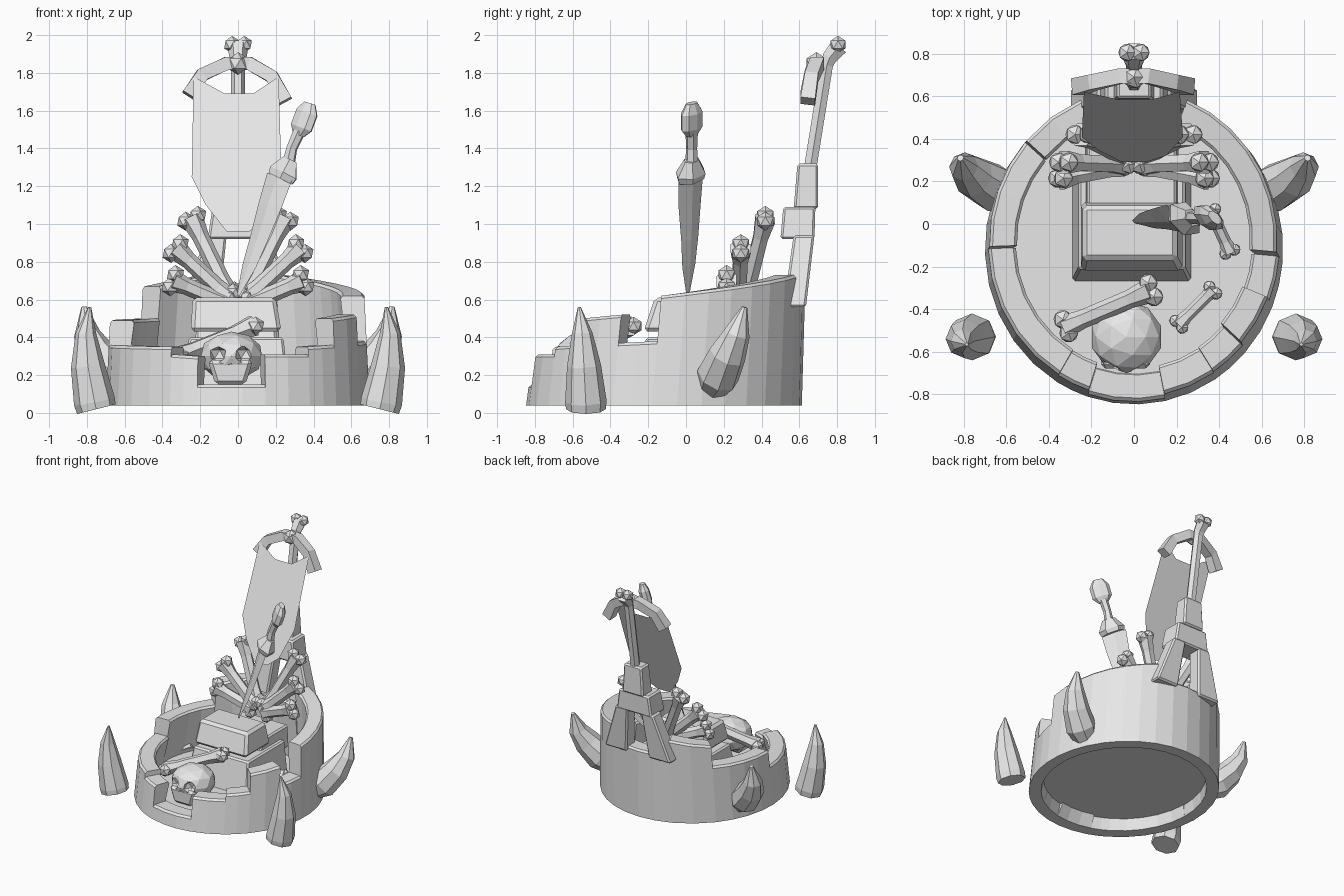
import bpy, bmesh, math
from mathutils import Vector, Matrix

if "Cube" in bpy.data.objects:
    bpy.data.objects.remove(bpy.data.objects["Cube"], do_unlink=True)

grey = bpy.data.materials.new("stone_grey")
grey.use_nodes = True
grey.diffuse_color = (0.8, 0.8, 0.8, 1)
grey.node_tree.nodes["Principled BSDF"].inputs["Base Color"].default_value = (0.8, 0.8, 0.8, 1)


def finish(bm, name, bevel=0):
    bmesh.ops.recalc_face_normals(bm, faces=bm.faces)
    mesh = bpy.data.meshes.new(name)
    bm.to_mesh(mesh)
    bm.free()
    mesh.materials.append(grey)
    ob = bpy.data.objects.new(name, mesh)
    bpy.context.collection.objects.link(ob)
    if bevel:
        mod = ob.modifiers.new("bevel", 'BEVEL')
        mod.width, mod.segments = bevel, 1
    return ob


def add_loops(bm, loops):
    """Skin a row of closed loops and cap both ends."""
    rings = [[bm.verts.new(p) for p in loop] for loop in loops]
    n = len(rings[0])
    for a, b in zip(rings, rings[1:]):
        for i in range(n):
            j = (i + 1) % n
            bm.faces.new((a[i], a[j], b[j], b[i]))
    bm.faces.new(rings[0][::-1])
    bm.faces.new(rings[-1])


def add_tube(bm, pts, radii, sides=6, ref=(0, 1, 0), flat=(1, 1), turn=0.0):
    pts = [Vector(p) for p in pts]
    loops = []
    for i, p in enumerate(pts):
        t = (pts[min(i + 1, len(pts) - 1)] - pts[max(i - 1, 0)]).normalized()
        u = Vector(ref).cross(t).normalized()
        v = t.cross(u)
        angles = [turn + 2 * math.pi * k / sides for k in range(sides)]
        loops.append([p + radii[i] * (u * flat[0] * math.cos(a) + v * flat[1] * math.sin(a))
                      for a in angles])
    add_loops(bm, loops)


def tube(name, *args, **kw):
    bm = bmesh.new()
    add_tube(bm, *args, **kw)
    return finish(bm, name)


def ball(bm, centre, size, detail=1):
    m = Matrix.Translation(centre) @ Matrix.Diagonal((*size, 1))
    bmesh.ops.create_icosphere(bm, subdivisions=detail, radius=1, matrix=m)


def add_knobs(bm, end, axis, r, ref):
    side = Vector(ref).cross(axis).normalized()
    for s in (-1, 1):
        ball(bm, Vector(end) + side * s * r * 0.7, (r, r, r))


def bone(name, a, b, r, ref=(0, 1, 0)):
    a, b = Vector(a), Vector(b)
    bm = bmesh.new()
    add_tube(bm, [a, a.lerp(b, .2), a.lerp(b, .75), b], [r, r * .8, r * .8, r * 1.1], ref=ref)
    for end in (a, b):
        add_knobs(bm, end, b - a, r * .9, ref)
    return finish(bm, name)


def block(name, low, high, bevel=0.012):
    """Tapered block; each end is x, y, z, width, depth."""
    bm = bmesh.new()
    add_loops(bm, [[(x + sx * w / 2, y + sy * d / 2, z)
                    for sx, sy in ((-1, -1), (1, -1), (1, 1), (-1, 1))]
                   for x, y, z, w, d in (low, high)])
    return finish(bm, name, bevel)


# Round wall, built from arcs of differing height
BASE = 0.04


def wall_point(deg, z, k):
    t = math.radians(deg)
    k *= 1 - 0.07 * (z - BASE)
    return (0.7 * k * math.cos(t), -0.12 + 0.73 * k * math.sin(t) + 0.08 * z, z)


def wall(name, start, end, z0, z1):
    steps = max(2, round((end - start) / 11))
    loops = []
    for i in range(steps + 1):
        f = i / steps
        d, z = start + (end - start) * f, z0 + (z1 - z0) * f
        loops.append([wall_point(d, BASE, 1), wall_point(d, z - .015, 1), wall_point(d, z, .98),
                      wall_point(d, z, .83), wall_point(d, z - .015, .81), wall_point(d, BASE, .87)])
    bm = bmesh.new()
    add_loops(bm, loops)
    finish(bm, name)


wall("wall_front_notch", -108, -78, .15, .15)
wall("wall_front_left", -78, -57, .31, .31)
wall("wall_step_left", -57, -42, .35, .36)
wall("wall_merlon_left", -42, -22, .5, .52)
wall("wall_gap_left", -22, -5, .37, .38)
wall("wall_side_left", -5, 68, .62, .73)
wall("wall_back", 68, 112, .6, .6)
wall("wall_side_right", 112, 139, .72, .67)
wall("wall_merlon_right", 139, 182, .5, .49)
wall("wall_step_right", 182, 239, .36, .35)
wall("wall_front_right", 239, 252, .31, .3)

# Floor inside the wall
bm = bmesh.new()
add_loops(bm, [[(.6 * math.cos(math.pi * i / 16), -.11 + .625 * math.sin(math.pi * i / 16), z)
                for i in range(32)] for z in (.13, .145)])
finish(bm, "floor")

# Back tower with an opening under the lintel
for s, side in ((1, "left"), (-1, "right")):
    block("tower_leg_" + side, (s * .2, .575, .56, .2, .12), (s * .115, .625, .94, .11, .11))
block("tower_lintel", (0, .59, .92, .32, .18), (0, .6, 1.09, .27, .17))
block("tower_cap", (0, .635, 1.08, .19, .13), (0, .645, 1.32, .16, .11))

# Seat
block("seat_base", (-.01, 0, .13, .56, .54), (-.01, .03, .4, .5, .48))
block("seat_back_slab", (-.01, .17, .3, .44, .4), (-.01, .2, .48, .42, .34))
block("seat_cushion", (-.01, -.06, .43, .48, .33), (-.02, -.04, .61, .44, .25), .02)

# Pole with bone-shaped tip
bm = bmesh.new()
add_tube(bm, [(0, .655, 1.28), (0, .745, 1.84), (0, .76, 1.88), (0, .81, 1.94)],
         [.038, .038, .045, .055])
add_knobs(bm, (0, .805, 1.95), Vector((0, .5, 1)), .046, (0, 1, 0))
ball(bm, (0, .69, 1.85), (.06, .06, .06))
finish(bm, "banner_pole")

# Bowed crossbar and hanging cloth
tube("banner_crossbar",
     [(-.26, .645, 1.68), (-.19, .665, 1.79), (-.06, .695, 1.85),
      (.06, .695, 1.85), (.18, .665, 1.78), (.25, .645, 1.65)],
     [.055, .05, .05, .05, .05, .055], sides=4, turn=math.pi / 4)
bm = bmesh.new()
outline = [(-.235, 1.78), (-.07, 1.69), (.08, 1.69), (.215, 1.78), (.23, 1.25), (.15, 1.03),
           (.06, .96), (-.06, .96), (-.17, 1.1), (-.245, 1.25)]
bm.faces.new([bm.verts.new((x, .62 - .4 * (1.78 - z), z)) for x, z in reversed(outline)])
cloth = finish(bm, "banner_cloth")
if cloth.data.polygons[0].normal.y > 0:
    cloth.data.flip_normals()

# Fan of bones behind the seat
for s, side in ((1, "left"), (-1, "right")):
    bone("fan_bone_high_" + side, (s * .05, .32, .63), (s * .245, .42, 1.03), .056)
    bone("fan_bone_mid_" + side, (s * .05, .28, .61), (s * .33, .29, .87), .056)
    bone("fan_bone_low_" + side, (s * .06, .27, .58), (s * .345, .215, .7), .056)

# Loose bones
bone("long_bone", (-.32, -.48, .3), (.08, -.31, .46), .055, (0, 0, 1))
bone("floor_bone_front", (.37, -.31, .2), (.21, -.47, .18), .036, (0, 0, 1))
bone("floor_bone_side", (.36, .06, .24), (.45, -.13, .18), .036, (0, 0, 1))

# Skull with cut eye sockets and nose
block("skull_jaw", (-.04, -.6, .15, .16, .15), (-.04, -.58, .28, .24, .2), .02)
bm = bmesh.new()
ball(bm, (-.035, -.53, .3), (.17, .17, .13), 2)
skull = finish(bm, "skull")
bm = bmesh.new()
for x in (-.11, .03):
    ball(bm, (x, -.68, .31), (.05, .07, .05))
ball(bm, (-.04, -.7, .24), (.022, .04, .03))
cutter = finish(bm, "skull_cutter")
cutter.hide_render = True
cutter.hide_set(True)
cutter.display_type = 'WIRE'
cut = skull.modifiers.new("sockets", 'BOOLEAN')
cut.operation, cut.object = 'DIFFERENCE', cutter

# Sword stuck in the seat
face = (1, 1, 0)
tube("sword_blade", [(0, .01, .62), (.06, .015, .78), (.11, .02, .92), (.17, .02, 1.1), (.22, .025, 1.25)],
     [.01, .05, .065, .085, .095], sides=4, ref=face, flat=(1, .2))
tube("sword_guard", [(.225, .025, 1.24), (.24, .025, 1.27), (.275, .03, 1.34)],
     [.09, .1, .05], ref=face, flat=(1, .7))
tube("sword_grip", [(.265, .03, 1.31), (.285, .03, 1.4), (.325, .03, 1.49)],
     [.036, .03, .034], ref=face)
tube("sword_pommel", [(.32, .03, 1.47), (.335, .03, 1.51), (.365, .03, 1.59), (.38, .03, 1.64)],
     [.04, .075, .075, .04], sides=8, ref=face, flat=(1, .55))

# Tusks around the wall
for s, side in ((1, "left"), (-1, "right")):
    tube("front_tusk_" + side,
         [(s * .75, -.53, .02), (s * .76, -.53, .06), (s * .795, -.54, .25),
          (s * .805, -.55, .42), (s * .785, -.565, .56)],
         [.105, .11, .09, .055, .008], sides=8)
    tube("rear_tusk_" + side,
         [(s * .57, .13, .13), (s * .66, .17, .2), (s * .75, .22, .31), (s * .8, .27, .42), (s * .815, .31, .56)],
         [.08, .115, .1, .07, .015], sides=8)
